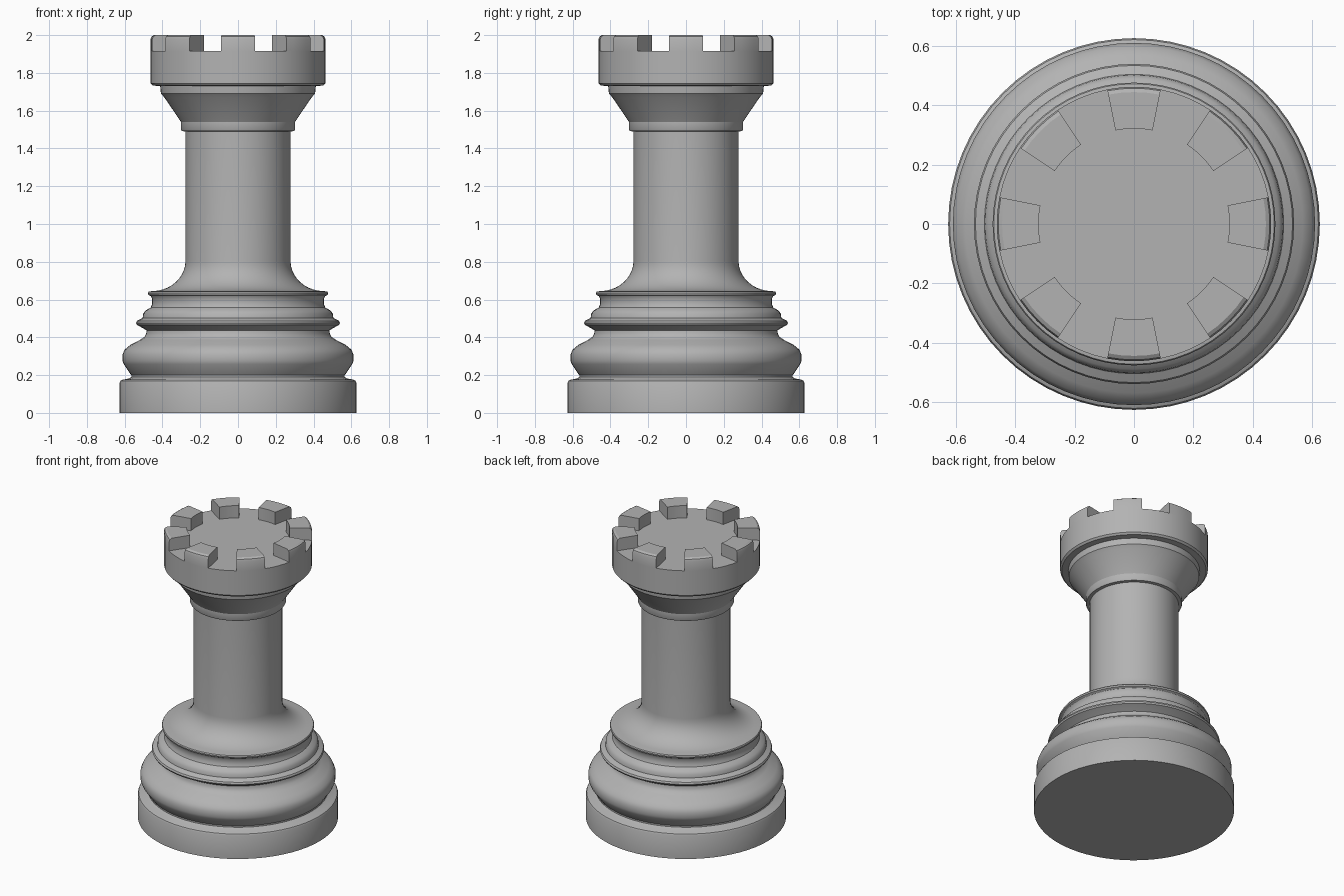
import bpy, bmesh, math

if "Cube" in bpy.data.objects:
    bpy.data.objects.remove(bpy.data.objects["Cube"])

SEG = 64

grey = bpy.data.materials.new("stone_grey")
grey.diffuse_color = (0.45, 0.45, 0.45, 1)
grey.use_nodes = True
grey.node_tree.nodes["Principled BSDF"].inputs["Base Color"].default_value = grey.diffuse_color


def finish(name, bm):
    bmesh.ops.remove_doubles(bm, verts=bm.verts, dist=1e-5)
    bmesh.ops.recalc_face_normals(bm, faces=bm.faces)
    mesh = bpy.data.meshes.new(name)
    bm.to_mesh(mesh)
    bm.free()
    mesh.materials.append(grey)
    ob = bpy.data.objects.new(name, mesh)
    bpy.context.collection.objects.link(ob)
    bpy.ops.object.select_all(action='DESELECT')
    ob.select_set(True)
    bpy.context.view_layer.objects.active = ob
    bpy.ops.object.shade_smooth_by_angle(angle=math.radians(30))
    return ob


def point(bm, r, z, a):
    return bm.verts.new((r * math.cos(a), r * math.sin(a), z))


def lathe(name, profile):
    """Turn an (r, z) profile around z and cap both ends."""
    bm = bmesh.new()
    rings = [[point(bm, r, z, 2 * math.pi * i / SEG) for i in range(SEG)]
             for r, z in profile]
    for lo, hi in zip(rings, rings[1:]):
        for i in range(SEG):
            j = (i + 1) % SEG
            bm.faces.new((lo[i], lo[j], hi[j], hi[i]))
    bm.faces.new(rings[0][::-1])
    bm.faces.new(rings[-1])
    return finish(name, bm)


# Turned body: foot, bulge, two collars, flared column, neck ring, head
flare = [(0.455 - 0.177 * math.sin(t), 0.805 - 0.16 * math.cos(t))
         for t in (math.radians(a) for a in range(0, 91, 9))]
body = [
    (0.627, 0), (0.627, 0.16), (0.622, 0.17), (0.61, 0.176),
    (0.575, 0.183), (0.565, 0.19), (0.565, 0.20), (0.575, 0.213),
    (0.605, 0.258), (0.611, 0.275), (0.611, 0.31), (0.60, 0.335),
    (0.57, 0.36), (0.52, 0.386), (0.495, 0.403), (0.486, 0.42), (0.484, 0.437),
    (0.515, 0.455), (0.535, 0.465), (0.54, 0.475), (0.535, 0.487),
    (0.505, 0.503), (0.502, 0.525), (0.49, 0.542), (0.462, 0.558),
    (0.455, 0.575), (0.455, 0.605), (0.462, 0.618), (0.475, 0.625),
    (0.477, 0.635), (0.473, 0.642),
] + flare + [
    (0.278, 1.49), (0.298, 1.492), (0.302, 1.50), (0.302, 1.54),
    (0.312, 1.556), (0.39, 1.67), (0.408, 1.69), (0.412, 1.73),
    (0.452, 1.733), (0.463, 1.745), (0.463, 1.915),
]
lathe("rook_body", body)

# Eight battlement blocks, each an arc-shaped wedge with a bevelled outer rim
section = [(0.322, 1.913), (0.463, 1.913), (0.463, 1.978),
           (0.458, 1.992), (0.445, 2.0), (0.322, 2.0)]
STEPS = 4
half = math.radians(11.25)
for k in range(8):
    bm = bmesh.new()
    cuts = []
    for s in range(STEPS + 1):
        a = k * math.pi / 4 - half + 2 * half * s / STEPS
        cuts.append([point(bm, r, z, a) for r, z in section])
    n = len(section)
    for c, d in zip(cuts, cuts[1:]):
        for i in range(n):
            j = (i + 1) % n
            bm.faces.new((c[i], c[j], d[j], d[i]))
    bm.faces.new(cuts[0][::-1])
    bm.faces.new(cuts[-1])
    finish(f"battlement_{k + 1}", bm)
